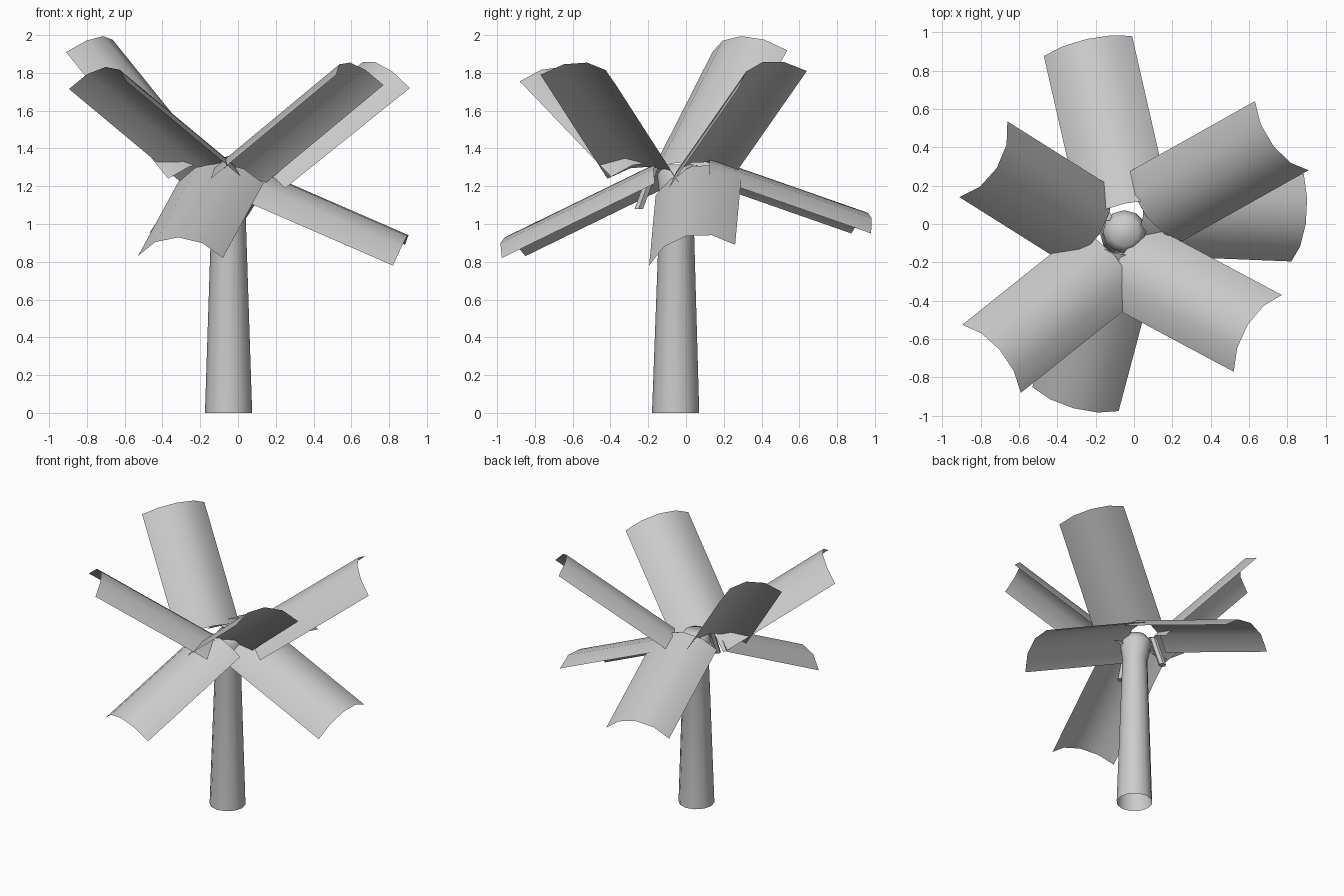
import bpy, bmesh, math
from mathutils import Vector

if "Cube" in bpy.data.objects:
    bpy.data.objects.remove(bpy.data.objects["Cube"])


def finish(bm, name, angle=60):
    me = bpy.data.meshes.new(name)
    bmesh.ops.recalc_face_normals(bm, faces=bm.faces)
    bm.to_mesh(me)
    bm.free()
    ob = bpy.data.objects.new(name, me)
    bpy.context.collection.objects.link(ob)
    bpy.ops.object.select_all(action='DESELECT')
    ob.select_set(True)
    bpy.context.view_layer.objects.active = ob
    bpy.ops.object.shade_smooth_by_angle(angle=math.radians(angle))
    return ob


def leaf(name, p, q, inward, sag=0.115, segs=4):
    """Arched strip: outer corners p, q, swept along the inward vector."""
    p, q, d = Vector(p), Vector(q), Vector(inward)
    c = q - p
    n = c.cross(d).normalized()
    if n.z < 0:
        n = -n
    half = c.length / 2
    r = (half * half + sag * sag) / (2 * sag)
    a = math.asin(half / r)
    bm = bmesh.new()
    rows = []
    for i in range(segs + 1):
        t = -a + 2 * a * i / segs
        pt = (p + q) / 2 + c.normalized() * r * math.sin(t) + n * (r * math.cos(t) - r + sag)
        rows.append((bm.verts.new(pt), bm.verts.new(pt + d)))
    for (o1, i1), (o2, i2) in zip(rows, rows[1:]):
        f = bm.faces.new((o1, o2, i2, i1))
        f.normal_update()
    ob = finish(bm, name)
    # keep the arched side as the outside
    if sum(f.normal.dot(n) for f in ob.data.polygons) < 0:
        ob.data.flip_normals()


def tube(name, rings, sides, cap_start, angle=60):
    """Skin a stack of horizontal rings (x, y, z, radius); the end is closed."""
    bm = bmesh.new()
    loops = [[bm.verts.new((x + r * math.cos(2 * math.pi * k / sides),
                            y + r * math.sin(2 * math.pi * k / sides), z))
              for k in range(sides)] for x, y, z, r in rings]
    for a, b in zip(loops, loops[1:]):
        for k in range(sides):
            j = (k + 1) % sides
            bm.faces.new((a[k], a[j], b[j], b[k]))
    bm.faces.new(loops[-1])
    if cap_start:
        bm.faces.new(loops[0][::-1])
    finish(bm, name, angle)


# trunk with a narrow neck and flared, rounded head
tube("trunk", [(-0.05, -0.055, 0, 0.125), (-0.05, -0.05, 1.13, 0.088),
               (-0.05, -0.04, 1.26, 0.112), (-0.05, -0.04, 1.315, 0.075)], 12, False)

# short hanging stalks under the crown
tube("stalk_front", [(-0.09, -0.25, 1.08, 0.026), (-0.08, -0.17, 1.30, 0.026)], 6, True, 40)
tube("stalk_back", [(-0.19, 0.08, 1.09, 0.026), (-0.14, 0.04, 1.30, 0.026)], 6, True, 40)

# drooping leaves
leaf("leaf_back", (-0.47, 0.875, 0.95), (-0.01, 0.98, 0.95), (0.196, -0.858, 0.30))
leaf("leaf_right", (0.82, -0.195, 0.78), (0.885, 0.26, 0.89), (-0.85, 0.034, 0.37))
leaf("leaf_front", (-0.53, -0.85, 0.83), (-0.08, -0.975, 0.82), (0.215, 0.81, 0.395))

# raised leaves
leaf("leaf_back_left", (-0.91, 0.14, 1.91), (-0.66, 0.535, 1.92), (0.54, -0.34, -0.67))
leaf("leaf_back_right", (0.63, 0.64, 1.81), (0.91, 0.28, 1.72), (-0.66, -0.37, -0.53))
leaf("leaf_front_right", (0.77, -0.37, 1.735), (0.52, -0.77, 1.79), (-0.663, 0.354, -0.55))
leaf("leaf_front_left", (-0.895, -0.525, 1.715), (-0.59, -0.88, 1.755), (0.606, 0.484, -0.505))
